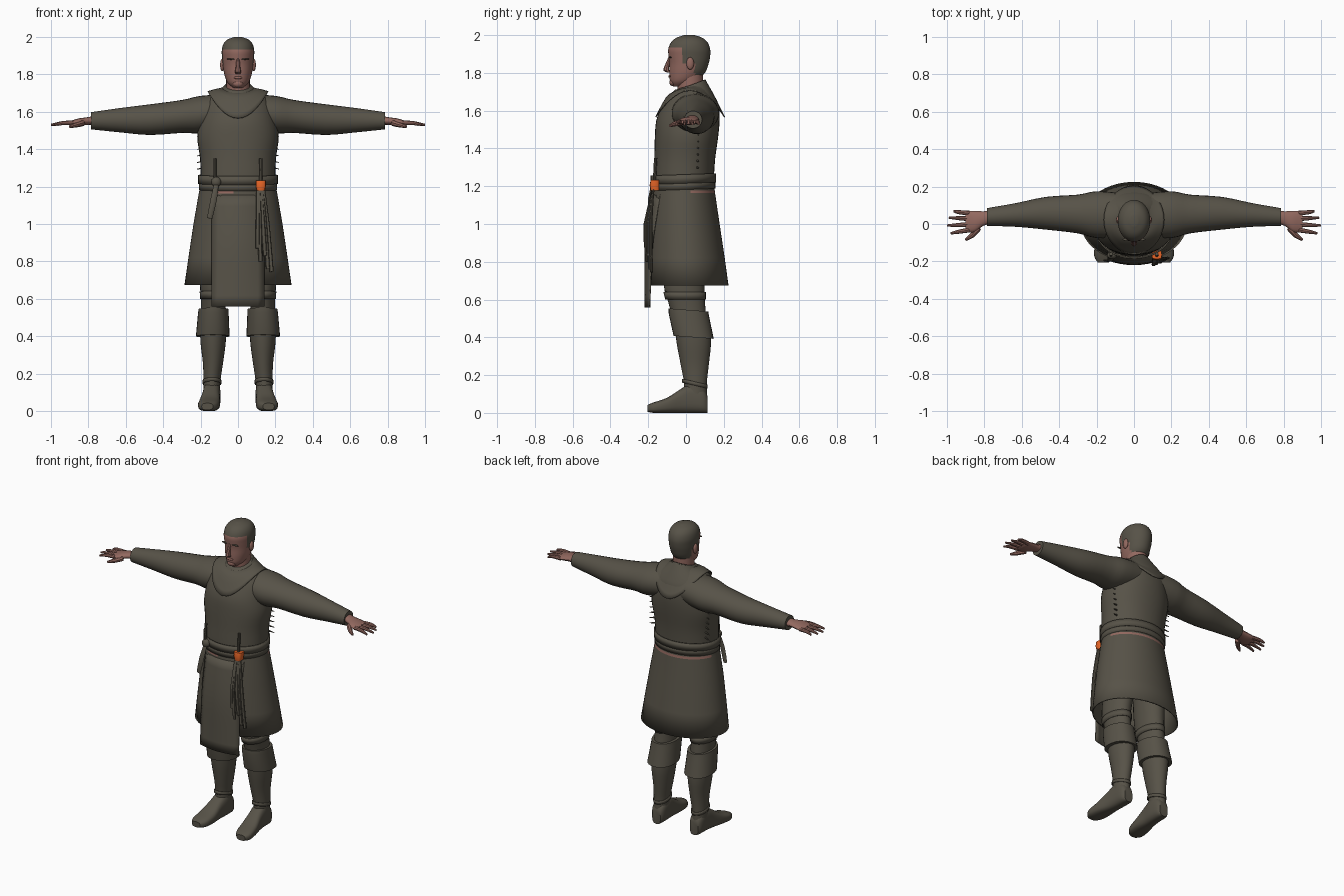
import bpy, bmesh, math
from mathutils import Vector as V

cube = bpy.data.objects.get("Cube")
if cube:
    bpy.data.objects.remove(cube, do_unlink=True)


def material(name, rgb):
    m = bpy.data.materials.new(name)
    m.use_nodes = True
    m.diffuse_color = (*rgb, 1)
    m.node_tree.nodes["Principled BSDF"].inputs["Base Color"].default_value = (*rgb, 1)
    return m


CLOTH = material("dark olive cloth", (.095, .085, .064))
SKIN = material("warm skin", (.29, .14, .115))
ORANGE = material("orange leather", (.8, .13, .02))


def finish(name, bm, mats, rule=None, thick=0):
    """Turn a bmesh into a smooth-shaded object, optionally coloured by a face rule."""
    bmesh.ops.recalc_face_normals(bm, faces=bm.faces)
    if rule:
        for face in bm.faces:
            face.material_index = rule(face.calc_center_median())
    mesh = bpy.data.meshes.new(name)
    bm.to_mesh(mesh)
    bm.free()
    for mat in mats:
        mesh.materials.append(mat)
    mesh.shade_smooth()
    mesh.set_sharp_from_angle(angle=math.radians(40))
    ob = bpy.data.objects.new(name, mesh)
    bpy.context.collection.objects.link(ob)
    if thick:
        ob.modifiers.new("thickness", 'SOLIDIFY').thickness = thick


def hring(z, front, back, half, x=0, tilt=0, drop=0):
    """Horizontal ring; tilt raises the back, drop lowers front and back."""
    return V((x, (front + back) / 2, z)), V((half, 0, 0)), V((0, (back - front) / 2, tilt)), V((0, 0, -drop))


def xring(x, y0, y1, z0, z1):
    return V((x, (y0 + y1) / 2, (z0 + z1) / 2)), V((0, (y1 - y0) / 2, 0)), V((0, 0, (z1 - z0) / 2)), V()


def yring(y, x, half, z0, z1):
    return V((x, y, (z0 + z1) / 2)), V((half, 0, 0)), V((0, 0, (z1 - z0) / 2)), V()


def spline(a, b, c, d, t):
    return b + t * .5 * (c - a + t * (2 * a - 5 * b + 4 * c - d + t * (3 * (b - c) + d - a)))


def loft(name, rings, mats=(CLOTH,), n=28, steps=3, power=1, caps=True, **options):
    """Skin a surface over rings, interpolating smoothly between them."""
    last = len(rings) - 1
    full = []
    for i in range(last):
        quad = [rings[max(0, min(last, i + k))] for k in (-1, 0, 1, 2)]
        for s in range(steps):
            full.append([spline(*(q[j] for q in quad), s / steps) for j in range(4)])
    full.append(rings[-1])
    bm = bmesh.new()
    rows = []
    for centre, u, v, w in full:
        row = []
        for k in range(n):
            angle = 2 * math.pi * k / n
            co, si = math.cos(angle), math.sin(angle)
            p = centre + u * math.copysign(abs(co) ** power, co) + v * math.copysign(abs(si) ** power, si)
            row.append(bm.verts.new(p + w * si * si))
        rows.append(row)
    for low, high in zip(rows, rows[1:]):
        for k in range(n):
            m = (k + 1) % n
            bm.faces.new((low[k], low[m], high[m], high[k]))
    if caps:
        bm.faces.new(rows[0])
        bm.faces.new(rows[-1])
    finish(name, bm, mats, **options)


def tube(name, pts, radii, mat=CLOTH, n=8, flat=1):
    """Tapered cord through points; flat squashes it across."""
    pts = [V(p) for p in pts]
    along = (pts[-1] - pts[0]).normalized()
    side = along.cross(V((0, 1, 0))).normalized()
    up = along.cross(side)
    loft(name, [(p, side * r, up * r * flat, V()) for p, r in zip(pts, radii)], (mat,), n=n, steps=2)


def ball(name, loc, size, mat):
    bm = bmesh.new()
    bmesh.ops.create_uvsphere(bm, u_segments=14, v_segments=10, radius=1)
    for v in bm.verts:
        v.co = V(loc) + v.co * V(size)
    finish(name, bm, (mat,))


def is_hair(p):
    return int(p.z > 1.93 or (p.z > 1.785 and p.y > .045) or (p.z > 1.85 and p.y > -.015))


def is_gap(p):
    return int(1.16 < p.z < 1.18 and (p.y > .02 or (p.y < 0 and -.11 < p.x < -.02)))


# Head with short hair coloured by position
loft("head", [hring(*r) for r in (
    (1.728, -.068, 0, .025), (1.755, -.084, .05, .055), (1.8, -.088, .1, .073),
    (1.85, -.087, .12, .081), (1.89, -.092, .128, .085), (1.925, -.094, .128, .087),
    (1.96, -.08, .115, .079), (1.985, -.052, .088, .058), (2, -.01, .045, .02))],
    (SKIN, CLOTH), n=36, steps=4, rule=is_hair)
loft("neck", [hring(z, -.045, .09, .063) for z in (1.66, 1.8)], (SKIN,), steps=1)
tube("nose", [(0, -.084, 1.885), (0, -.1, 1.84), (0, -.104, 1.812), (0, -.088, 1.802)],
     [.008, .012, .016, .012], SKIN)
ball("lips", (0, -.086, 1.782), (.025, .008, .007), SKIN)
ball("chin", (0, -.07, 1.75), (.028, .018, .02), SKIN)

# Tunic body, collar and shoulder yoke
loft("tunic_body", [hring(*r) for r in (
    (1.17, -.17, .145, .2), (1.25, -.172, .148, .2), (1.35, -.168, .155, .203),
    (1.46, -.165, .17, .217), (1.55, -.157, .178, .205), (1.63, -.125, .172, .185),
    (1.68, -.092, .15, .15), (1.715, -.068, .122, .1, 0, .015), (1.735, -.06, .105, .074, 0, .025))],
    n=36, power=.94)
loft("collar", [hring(1.7, -.067, .112, .082, tilt=.03), hring(1.735, -.06, .104, .072, tilt=.03)],
     steps=1, caps=False, thick=.008)
loft("shoulder_yoke", [hring(1.728, -.062, .106, .076, tilt=.025),
                       hring(1.722, -.105, .152, .12, drop=.05),
                       hring(1.71, -.163, .207, .162, drop=.143)], n=40, caps=False, thick=.006)

# Skirt with a narrow skin-coloured gap under the belt
loft("tunic_skirt", [hring(*r) for r in (
    (1.21, -.174, .15, .204), (1.178, -.177, .152, .207), (1.163, -.179, .154, .21),
    (1, -.193, .178, .238), (.82, -.2, .205, .265), (.675, -.203, .225, .286))],
    (CLOTH, SKIN), n=56, steps=1, caps=False, rule=is_gap, thick=.008)

# Long front panel hanging over the skirt
bm = bmesh.new()
bmesh.ops.create_grid(bm, x_segments=8, y_segments=10, size=1)
for v in bm.verts:
    across, t = v.co.x, (1 - v.co.y) / 2
    bulge = math.sin(min(1, t * 1.7) * math.pi / 2)
    v.co = (across * .142, -.183 - .037 * bulge + (.047 - .022 * t) * across ** 2, 1.155 - .597 * t)
finish("front_panel", bm, (CLOTH,), thick=.006)

# Belt in two overlapping bands
for name, z0, z1, grow in (("belt_lower", 1.182, 1.222, .006), ("belt_upper", 1.215, 1.262, .01)):
    loft(name, [hring(z, -.177 - grow, .15 + grow, .203 + grow, tilt=.006) for z in (z0, z1)],
         n=40, steps=1, caps=False, thick=.008)

# Items hung on the belt
ball("belt_knot", (-.117, -.168, 1.225), (.027, .02, .027), CLOTH)
tube("hanging_strap", [(-.115, -.175, 1.22), (-.13, -.195, 1.13), (-.152, -.195, 1.03)],
     [.012, .017, .014], flat=.4)
for name, x in (("right_handle", -.123), ("left_handle", .122)):
    tube(name, [(x, -.168, 1.22), (x, -.164, 1.29), (x, -.161, 1.35)], [.009, .008, .009])
loft("orange_pouch", [hring(z, front, -.14, half, .122) for z, front, half in (
    (1.178, -.187, .022), (1.205, -.193, .027), (1.232, -.187, .027))], (ORANGE,), n=12, steps=1, power=.6)
for x, y, z in ((.105, -.213, .87), (.12, -.208, .8), (.145, -.2, .83), (.16, -.192, .76), (.18, -.182, .745)):
    top = .12 + (x - .14) * .4
    tube("tassel", [(top, -.172, 1.19), ((top + x) / 2, y - .004, 1), (x, y, z)], [.008, .011, .011], flat=.7)

for s, side in ((1, "left_"), (-1, "right_")):
    # Ear and brow
    ball(side + "ear", (s * .084, .022, 1.85), (.012, .02, .033), SKIN)
    ball(side + "brow", (s * .037, -.083, 1.882), (.024, .008, .004), CLOTH)
    # Sleeve and hand
    loft(side + "sleeve", [xring(s * x, *r) for x, *r in (
        (.06, -.07, .165, 1.51, 1.695), (.2, -.075, .175, 1.485, 1.685), (.3, -.05, .157, 1.487, 1.663),
        (.47, -.03, .145, 1.476, 1.64), (.63, -.015, .112, 1.49, 1.62), (.785, -.01, .085, 1.506, 1.598))])
    loft(side + "hand", [xring(s * x, *r) for x, *r in (
        (.76, .005, .07, 1.53, 1.58), (.81, -.012, .068, 1.53, 1.57), (.85, -.042, .07, 1.525, 1.565),
        (.885, -.043, .07, 1.525, 1.555), (.9, -.035, .06, 1.53, 1.55))], (SKIN,), n=16)
    for y0, y1, tip in ((.058, .068, .965), (.028, .034, .99), (-.002, -.008, 1), (-.032, -.05, .98)):
        tube(side + "finger", [(s * .88, y0, 1.54), (s * .935, (y0 + y1) / 2, 1.54), (s * tip, y1, 1.53)],
             [.013, .011, .006], SKIN)
    tube(side + "thumb", [(s * .83, -.02, 1.54), (s * .865, -.06, 1.53), (s * .9, -.085, 1.52)],
         [.017, .014, .007], SKIN)
    # Side lacing of the tunic
    for i in range(6):
        z = 1.3 + i * .035
        tube(side + "lace", [(s * .185, .06, z), (s * .218, .068, z - .006)], [.006, .002], n=5)
    # Trouser leg with knee band
    loft(side + "trouser_leg", [hring(*r, s * x) for x, *r in (
        (.105, .95, -.09, .13, .095), (.12, .78, -.115, .11, .08), (.13, .67, -.117, .098, .073),
        (.132, .59, -.095, .1, .066), (.133, .48, -.065, .11, .064))])
    loft(side + "knee_band", [hring(.64, -.12, .105, .074, s * .131), hring(.6, -.11, .105, .072, s * .131)],
         steps=1, caps=False, thick=.008)
    # Boot
    loft(side + "boot_cuff", [hring(*r, s * x, -.008) for x, *r in (
        (.131, .545, -.092, .118, .08), (.132, .52, -.092, .122, .082), (.135, .4, -.066, .147, .09))],
        steps=1, power=.92)
    loft(side + "boot_shaft", [hring(*r, s * x) for x, *r in (
        (.133, .45, -.06, .13, .07), (.133, .36, -.048, .132, .067), (.134, .25, -.027, .12, .053),
        (.14, .15, -.01, .11, .045), (.14, .06, -.02, .113, .045))])
    loft(side + "boot_foot", [yring(y, s * x, *r) for y, x, *r in (
        (.114, .138, .03, 0, .09), (.09, .139, .043, 0, .13), (.03, .14, .047, 0, .155),
        (-.03, .145, .048, 0, .125), (-.1, .152, .056, 0, .08), (-.17, .16, .053, 0, .056),
        (-.205, .164, .03, .006, .042))], power=.7)
    loft(side + "ankle_strap", [hring(z, -.02, .114, .05, s * .139, -.015) for z in (.165, .145)],
         steps=1, caps=False, thick=.006)
